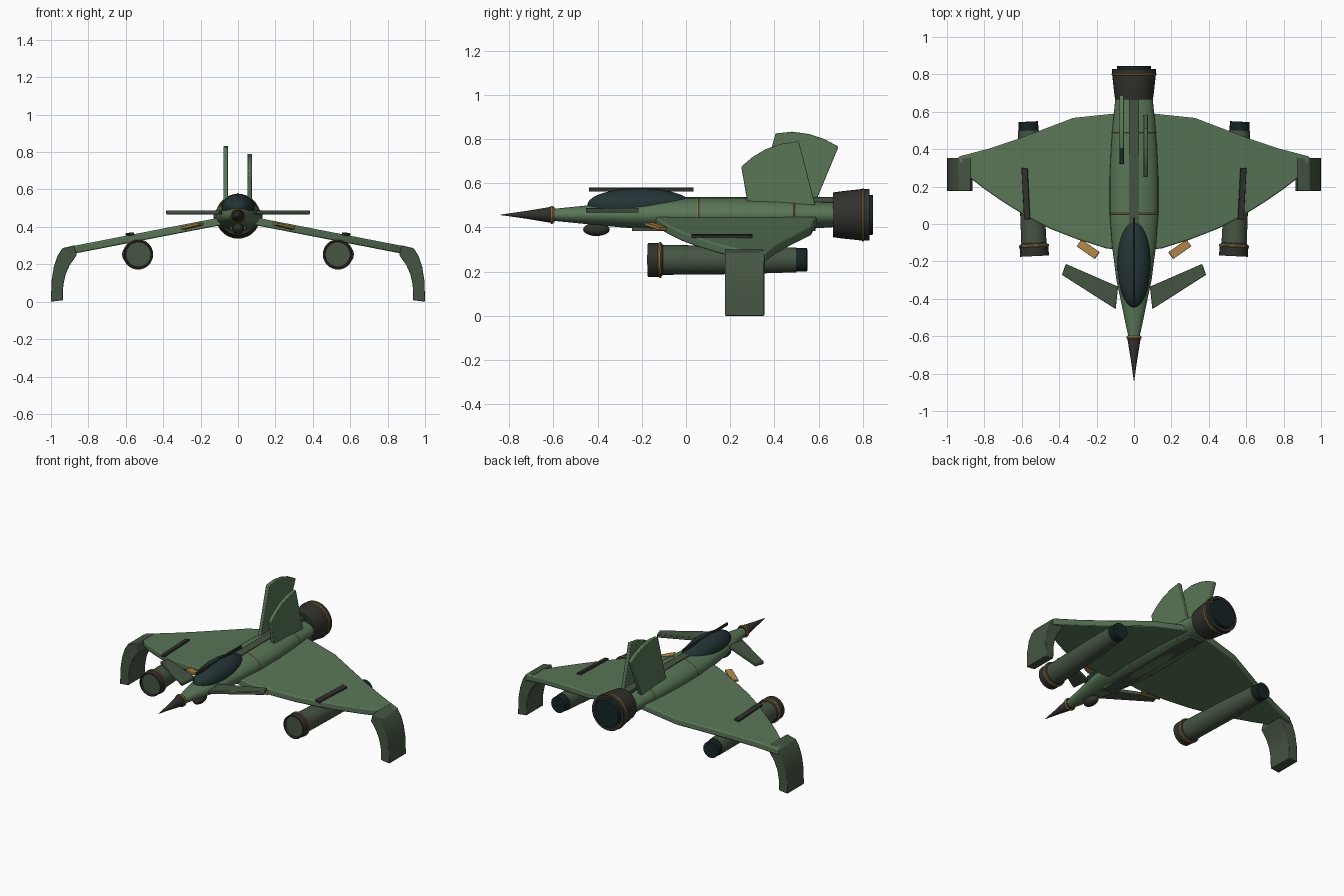
import bpy, bmesh, math
from mathutils import Vector, Matrix

if "Cube" in bpy.data.objects:
    bpy.data.objects.remove(bpy.data.objects["Cube"])


def mat(name, rgb):
    m = bpy.data.materials.new(name)
    m.diffuse_color = (*rgb, 1)
    m.use_nodes = True
    m.node_tree.nodes["Principled BSDF"].inputs["Base Color"].default_value = m.diffuse_color
    return m


GREEN = mat("green", (0.10, 0.18, 0.095))
OLIVE = mat("dark_green", (0.06, 0.09, 0.055))
METAL = mat("gunmetal", (0.03, 0.03, 0.025))
GLASS = mat("glass", (0.018, 0.035, 0.038))
BLACK = mat("engine_core", (0.008, 0.018, 0.018))
GOLD = mat("brass", (0.42, 0.23, 0.06))


def finish(name, bm, material, angle=35, bevel=0):
    bmesh.ops.recalc_face_normals(bm, faces=bm.faces)
    me = bpy.data.meshes.new(name)
    bm.to_mesh(me)
    bm.free()
    me.materials.append(material)
    ob = bpy.data.objects.new(name, me)
    bpy.context.collection.objects.link(ob)
    if bevel:
        b = ob.modifiers.new("bevel", 'BEVEL')
        b.width, b.segments, b.limit_method = bevel, 2, 'ANGLE'
    bpy.ops.object.select_all(action='DESELECT')
    ob.select_set(True)
    bpy.context.view_layer.objects.active = ob
    bpy.ops.object.shade_smooth_by_angle(angle=math.radians(angle))
    return ob


def loft(name, sections, material, x=0, z=0, yaw=0, n=32):
    """Elliptic sections (y, half width, half height) along y, capped."""
    bm = bmesh.new()
    rings = []
    for y, rx, rz in sections:
        rings.append([bm.verts.new((rx * math.cos(2 * math.pi * i / n), y,
                                    rz * math.sin(2 * math.pi * i / n))) for i in range(n)])
    for a, b in zip(rings, rings[1:]):
        for i in range(n):
            bm.faces.new((a[i], a[(i + 1) % n], b[(i + 1) % n], b[i]))
    bm.faces.new(rings[0])
    bm.faces.new(rings[-1])
    bm.transform(Matrix.Translation((x, 0, z)) @ Matrix.Rotation(yaw, 4, 'Z'))
    return finish(name, bm, material)


def turned(name, profile, material, **kw):
    return loft(name, [(y, r, r) for y, r in profile], material, **kw)


def prism(name, pts, offset, material, bevel=0.004):
    """Flat polygon extruded by an offset vector."""
    bm = bmesh.new()
    a = [bm.verts.new(p) for p in pts]
    b = [bm.verts.new(Vector(p) + Vector(offset)) for p in pts]
    bm.faces.new(a)
    bm.faces.new(b[::-1])
    for i in range(len(a)):
        j = (i + 1) % len(a)
        bm.faces.new((a[i], a[j], b[j], b[i]))
    return finish(name, bm, material, bevel=bevel)


def box(name, loc, size, material, rot=None):
    bm = bmesh.new()
    bmesh.ops.create_cube(bm, size=1)
    m = Matrix.Translation(loc) @ (rot or Matrix.Identity(4)) @ Matrix.Diagonal((*size, 1))
    bm.transform(m)
    return finish(name, bm, material, bevel=0.002)


def ring(name, y, r, material, x=0, z=0, rz=None, w=0.008, yaw=0):
    rz = rz or r
    return loft(name, [(y - w / 2, r - .003, rz - .003), (y - w / 4, r, rz),
                       (y + w / 4, r, rz), (y + w / 2, r - .003, rz - .003)],
                material, x=x, z=z, yaw=yaw)


ZC = 0.457

# Fuselage, keel, spine
loft("fuselage", [(-.61, .028, .026), (-.53, .046, .034), (-.45, .062, .042), (-.3, .094, .056),
                  (-.12, .117, .07), (.05, .13, .077), (.25, .13, .077), (.42, .122, .073),
                  (.57, .11, .062), (.69, .098, .054)], GREEN, z=ZC)
box("belly_keel", (0, .17, .408), (.09, .83, .05), OLIVE)
box("spine_strip", (0, .345, .525), (.055, .69, .024), OLIVE)
ring("front_seam", .055, .132, GOLD, z=ZC, rz=.079)
ring("rear_seam", .49, .119, GOLD, z=ZC, rz=.0705, w=.006)

# Nose
turned("nose_spike", [(-.84, .001), (-.72, .018), (-.605, .037), (-.595, .034)], METAL, z=ZC)
ring("nose_ring", -.607, .041, GOLD, z=ZC, w=.014)
loft("sensor_pod", [(-.405 - .06 * math.cos(math.pi * i / 12),
                     max(.001, .032 * math.sin(math.pi * i / 12)),
                     max(.001, .03 * math.sin(math.pi * i / 12))) for i in range(13)],
     METAL, z=.391)

# Canopy and its frame
loft("canopy", [(-.21 - .236 * math.cos(math.pi * i / 20),
                 max(.001, .088 * math.sin(math.pi * i / 20)),
                 max(.001, .075 * math.sin(math.pi * i / 20))) for i in range(21)],
     GLASS, z=.502)
box("canopy_frame", (0, -.202, .571), (.01, .474, .018), METAL)

# Main engine nozzle
turned("main_nozzle", [(.665, .101), (.70, .106), (.80, .117), (.83, .117), (.83, .098), (.80, .096)],
       METAL, z=ZC)
turned("main_engine_core", [(.79, .092), (.845, .09)], BLACK, z=ZC)
ring("nozzle_ring", .80, .12, GOLD, z=ZC, w=.01)

# Twin fins: the left one is set further back and taller
prism("right_fin", [(.05, y, z) for y, z in [(.28, .50), (.25, .675), (.30, .718), (.36, .754),
      (.43, .778), (.51, .79), (.585, .50)]], (.024, 0, 0), GREEN)
prism("left_fin", [(-.053, y, z) for y, z in [(.315, .50), (.405, .825), (.48, .833), (.56, .822),
      (.63, .798), (.69, .765), (.58, .50)]], (-.024, 0, 0), GREEN)

# Mirrored parts
wing_outline = [(.05, -.142), (.15, -.13), (.30, -.083), (.45, -.025), (.57, .037), (.70, .118),
                (.80, .187), (.89, .257), (.935, .335), (.94, .36), (.78, .402), (.62, .455),
                (.47, .512), (.326, .567), (.05, .596)]
tip_profile = [(.875, .302), (.94, .285), (.965, .245), (.985, .185), (.997, .11), (1, .0),
               (.936, .008), (.934, .09), (.922, .145), (.90, .195), (.862, .25)]


def wing_z(x):
    return .469 - .194 * x


for s, side in ((1, "right"), (-1, "left")):
    prism(side + "_wing", [(s * x, y, wing_z(x)) for x, y in wing_outline], (0, 0, -.042),
          GREEN, bevel=.007)
    prism(side + "_wingtip_leg", [(s * x, .176, z) for x, z in tip_profile], (0, .178, 0), OLIVE)
    prism(side + "_canard", [(s * x, y, .467) for x, y in [(.098, -.455), (.385, -.272),
          (.365, -.213), (.085, -.335)]], (0, 0, .022), OLIVE)
    roll = math.atan(.194) * s
    # Dark panel above the nacelle and brass vent on the leading edge
    box(side + "_wing_panel", (s * .578, .162, .361), (.032, .275, .014), METAL,
        Matrix.Rotation(math.radians(-3) * s, 4, 'Z') @ Matrix.Rotation(roll, 4, 'Y'))
    box(side + "_brass_vent", (s * .245, -.135, .405), (.12, .045, .014), GOLD,
        Matrix.Rotation(math.radians(35) * s, 4, 'Z') @ Matrix.Rotation(roll, 4, 'Y'))
    # Nacelle, slightly toed
    kw = dict(x=s * .54, z=.253, yaw=math.radians(-2.7) * s)
    turned(side + "_nacelle", [(-.16, .068), (-.05, .067), (.25, .064), (.50, .056)], OLIVE, **kw)
    turned(side + "_intake", [(-.158, .066), (-.172, .07), (-.172, .077), (-.115, .077),
                              (-.10, .066)], METAL, **kw)
    ring(side + "_intake_ring", -.117, .081, GOLD, w=.012, **kw)
    turned(side + "_exhaust", [(.49, .05), (.50, .053), (.548, .053)], BLACK, **kw)
